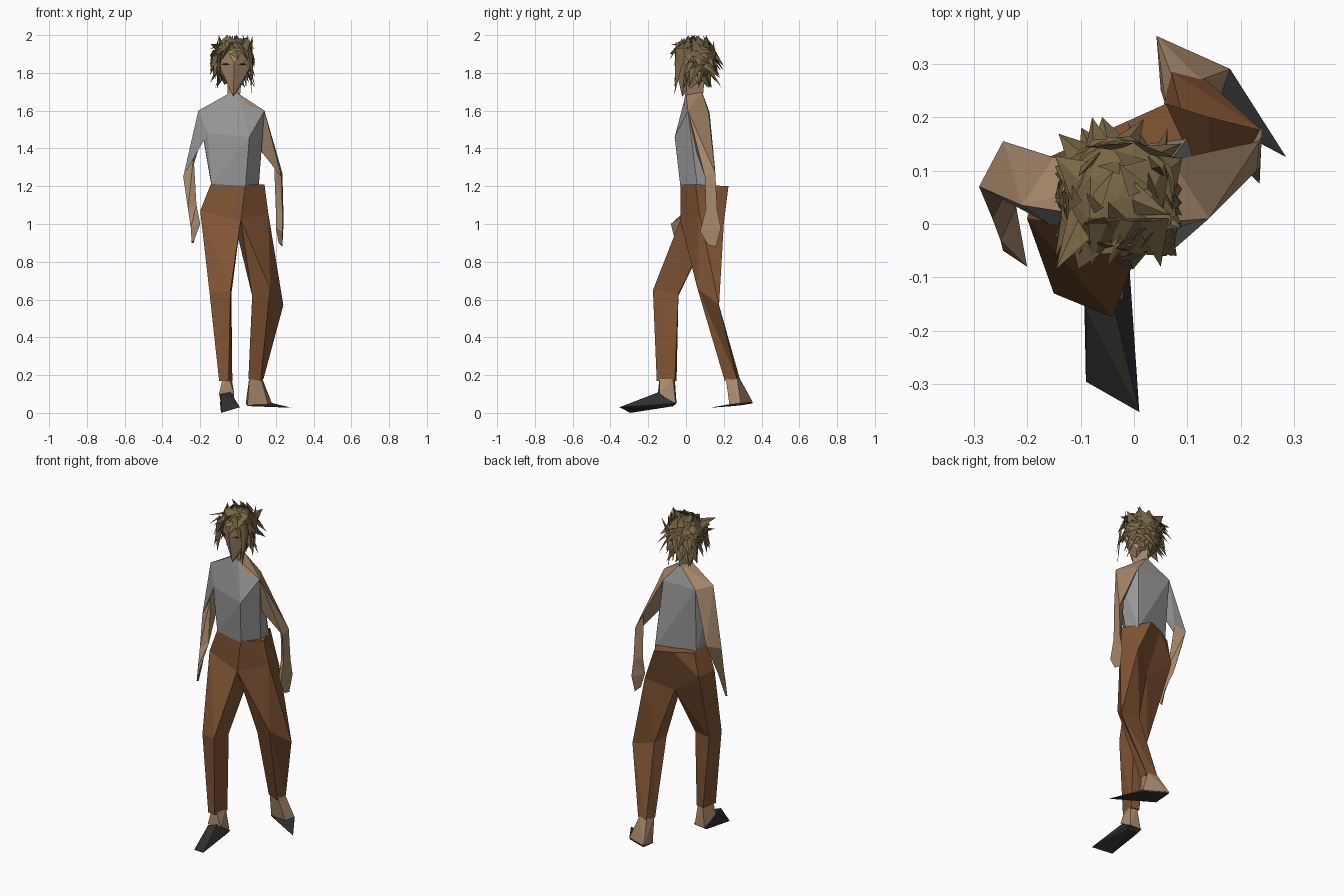
import bpy, bmesh, math, random
from mathutils import Vector

cube = bpy.data.objects.get("Cube")
if cube:
    bpy.data.objects.remove(cube)
random.seed(7)


def material(name, r, g, b):
    m = bpy.data.materials.new(name)
    m.use_nodes = True
    m.diffuse_color = (r, g, b, 1)
    m.node_tree.nodes["Principled BSDF"].inputs["Base Color"].default_value = (r, g, b, 1)
    return m


skin = material("tan skin", .39, .25, .15)
shirt = material("grey cloth", .32, .32, .32)
brown = material("brown trousers", .22, .09, .034)
olive = material("olive hair", .19, .135, .06)
dark = material("dark sole", .03, .03, .032)
black = material("black eye", .01, .01, .01)


def finish(bm, name, mats, rule=None):
    """Turn a bmesh into an object; rule picks a material per face."""
    bmesh.ops.recalc_face_normals(bm, faces=bm.faces)
    bm.normal_update()
    for f in bm.faces:
        f.material_index = rule(f.normal, f.calc_center_median()) if rule else 0
    me = bpy.data.meshes.new(name)
    bm.to_mesh(me)
    bm.free()
    for m in mats:
        me.materials.append(m)
    ob = bpy.data.objects.new(name, me)
    bpy.context.collection.objects.link(ob)


def hull(name, points, mats, rule=None):
    """Faceted convex solid around a few points."""
    bm = bmesh.new()
    for p in points:
        bm.verts.new(p)
    bmesh.ops.convex_hull(bm, input=bm.verts)
    loose = [v for v in bm.verts if not v.link_faces]
    bmesh.ops.delete(bm, geom=loose, context='VERTS')
    finish(bm, name, mats, rule)


def loft(name, rings, mats, rule=None):
    """Tube of triangles through matching rings, capped at both ends."""
    bm = bmesh.new()
    loops = [[bm.verts.new(p) for p in ring] for ring in rings]
    n = len(loops[0])
    for a, b in zip(loops, loops[1:]):
        for i in range(n):
            j = (i + 1) % n
            bm.faces.new((a[i], a[j], b[j]))
            bm.faces.new((a[i], b[j], b[i]))
    bm.faces.new(loops[0])
    bm.faces.new(loops[-1])
    finish(bm, name, mats, rule)


# Shirt: sloping shoulder tops stay bare
r_front, r_back, r_pit = (-.21, .035, 1.6), (-.15, .125, 1.59), (-.16, 0, 1.48)
l_front, l_back, l_pit = (.14, .01, 1.6), (.07, .12, 1.59), (.11, .05, 1.4)
waist = [(.04, -.03, 1.2), (-.14, 0, 1.21), (-.14, .1, 1.2), (.1, .16, 1.18), (.11, .06, 1.2)]
hull("shirt", waist + [r_front, r_back, r_pit, l_front, l_back, l_pit, (.06, -.06, 1.46),
     (-.05, .01, 1.69), (0, 0, 1.69), (-.02, .085, 1.7)], [shirt, skin],
     lambda n, c: int(c.z > 1.58 and n.z > .45 and (n.y > -.3 or c.x > .03)))
# Bare strip of the left shoulder beside the collar
hull("bare_shoulder", [(-.005, -.004, 1.695), l_front, (.06, -.012, 1.625), (.06, .005, 1.64)], [skin])

# Arms: grey on the inner side of the upper arm
loft("right_arm", [
    [r_front, r_back, r_pit],
    [(-.29, .07, 1.25), (-.245, .155, 1.28), (-.235, .07, 1.36)],
    [(-.265, .01, 1.08), (-.25, .05, 1.08), (-.22, .03, 1.1)],
    [(-.25, -.03, .98), (-.235, -.01, .98), (-.2, -.08, 1)],
    [(-.245, -.05, .9), (-.235, -.045, .9), (-.23, -.06, .92)]],
    [skin, shirt], lambda n, c: int(c.z > 1.36 and n.z < .1 and (n.x > 0 or n.y < -.4)))
loft("left_arm", [
    [l_front, l_back, l_pit],
    [(.23, .1, 1.25), (.235, .155, 1.27), (.19, .14, 1.35)],
    [(.235, .105, 1.08), (.24, .165, 1.08), (.2, .13, 1.08)],
    [(.235, .075, .96), (.24, .185, .98), (.2, .11, .98)],
    [(.235, .115, .89), (.235, .16, .88), (.215, .13, .9)]],
    [skin, shirt], lambda n, c: int(c.z > 1.36 and n.z < .1 and n.x < .1 and n.y < .2))

# Trousers: two four-sided legs meeting along the middle
mid_front, mid_back = (.04, -.03, 1.21), (-.04, .18, 1.2)
crotch_front, crotch_back = (.015, -.03, 1.02), (0, .11, .93)
loft("right_leg", [
    [(-.14, 0, 1.22), mid_front, mid_back, (-.14, .12, 1.2)],
    [(-.2, .01, 1.07), crotch_front, crotch_back, (-.17, .12, 1.06)],
    [(-.15, -.13, .63), (-.04, -.175, .65), (-.035, -.04, .63), (-.13, -.04, .62)],
    [(-.1, -.145, .17), (-.05, -.155, .17), (-.03, -.06, .17), (-.08, -.05, .17)]], [brown])
loft("left_leg", [
    [mid_front, (.14, .05, 1.21), (.06, .225, 1.2), mid_back],
    [crotch_front, (.16, .07, 1.06), (.14, .2, 1), crotch_back],
    [(.075, .08, .62), (.17, .06, .66), (.24, .175, .57), (.1, .165, .6)],
    [(.055, .22, .18), (.12, .205, .17), (.135, .27, .18), (.07, .285, .18)]], [brown])

# Feet: bare ankles over dark pointed soles
hull("right_ankle", [(-.08, -.14, .19), (-.05, -.14, .19), (-.035, -.07, .19), (-.07, -.06, .19),
     (-.1, -.15, .1), (-.02, -.14, .1), (-.02, -.055, .05), (-.09, -.05, .05)], [skin])
hull("right_shoe", [(-.09, -.16, .1), (-.04, -.145, .11), (-.01, -.06, .05), (-.095, -.05, .05),
     (-.09, -.295, 0), (.01, -.352, .03), (-.02, -.08, .035), (-.09, -.07, .035)], [dark])
hull("left_ankle", [(.06, .22, .19), (.12, .21, .19), (.125, .27, .19), (.07, .28, .19),
     (.05, .25, .04), (.16, .23, .04), (.18, .29, .05), (.042, .352, .06)], [skin])
hull("left_shoe", [(.05, .25, .042), (.16, .22, .044), (.18, .29, .052), (.042, .352, .058),
     (.285, .125, .027), (.05, .25, .036), (.18, .29, .04), (.042, .352, .05)], [dark])

# Neck and head
hull("neck", [(-.055, .015, 1.67), (.01, .005, 1.67), (-.02, .09, 1.68),
     (-.055, 0, 1.78), (.02, 0, 1.78), (-.02, .1, 1.78)], [skin])
hull("head", [(-.025, -.02, 1.675), (-.1, -.005, 1.84), (.07, -.005, 1.84), (-.02, -.062, 1.85),
     (-.06, -.04, 1.93), (.03, -.04, 1.93), (-.02, .12, 1.88), (-.06, .06, 1.75),
     (.03, .06, 1.75), (-.02, .04, 1.95)], [skin])

# Eyes: thin dark slivers on either side of the nose bridge
for name, side in (("right_eye", -1), ("left_eye", 1)):
    bm = bmesh.new()
    bm.faces.new([bm.verts.new((-.02 + side * a, -.068 + a * .6, 1.846 + h))
                  for a, h in ((.02, 0), (.045, -.006), (.072, 0), (.045, .006))])
    finish(bm, name, [black])


def scalp(d, lift):
    """Point on the hair mass, wide above and tapering to the nape."""
    taper = lift * (1.02 + .35 * min(d.z, .45))
    rise = .115 if d.z > 0 else .14
    return Vector((-.03 + .105 * d.x * taper, .048 + .112 * d.y * taper, 1.865 + rise * d.z * lift))


# Hair: ragged cap with the face opening removed
bm = bmesh.new()
bmesh.ops.create_icosphere(bm, subdivisions=2, radius=1)
for v in bm.verts:
    v.co = scalp(v.co, random.uniform(.88, 1.08))
gone = [f for f in bm.faces for c in [f.calc_center_median()]
        if c.z < 1.745 or (c.y < .01 and c.z < 1.915 and abs(c.x + .02) < .075)]
bmesh.ops.delete(bm, geom=gone, context='FACES')
finish(bm, "hair_cap", [olive])


def lock(bm, root, tip, side, thick):
    """One flat pointed strand: broad across, thin through."""
    through = (tip - root).cross(side).normalized() * thick
    base = [bm.verts.new(root + o) for o in (side, through, -side)]
    end = bm.verts.new(tip)
    for i in range(3):
        bm.faces.new((base[i], base[(i + 1) % 3], end))


# Hair: broad locks lying along the cap, lifted at their tips
bm = bmesh.new()
low, high = Vector((-.148, -.085, 1.72)), Vector((.09, .2, 2))
count = 76
for i in range(count):
    h = .96 - 1.7 * i / count
    a = i * 2.4
    r = math.sqrt(1 - h * h)
    d = Vector((r * math.cos(a), r * math.sin(a), h))
    if d.y < -.4 and h < .35 and abs(d.x) < .75:
        continue
    side = Vector((-math.sin(a), math.cos(a), random.uniform(-.5, .5)))
    flow = side.cross(d) * random.choice((-1, -1, 1)) if h > .3 else Vector((0, 0, -1))
    lift = d * random.uniform(0, .7) + side * random.uniform(-.8, .8)
    tip = scalp(d, 1.1) + (flow + lift) * random.uniform(.04, .085)
    tip = Vector(max(lo, min(hi, c)) for c, lo, hi in zip(tip, low, high))
    lock(bm, scalp(d, .92), tip, side * random.uniform(.02, .042), .012)
# Fringe strands framing the face, and two swept over the forehead
for x, z, tx, tz in ((-.1, 1.9, -.1, 1.73), (-.09, 1.93, -.12, 1.76), (.07, 1.9, .07, 1.69),
                     (.06, 1.93, .08, 1.75), (-.03, 1.96, -.1, 1.85), (0, 1.96, .06, 1.85)):
    lock(bm, Vector((x, -.03, z)), Vector((tx, -.06, tz)), Vector((.012, .025, 0)), .008)
for x, tx in ((-.05, -.08), (.0, -.05), (.03, .05)):
    lock(bm, Vector((x, .01, 1.975)), Vector((tx, -.08, 1.91)), Vector((.035, 0, 0)), .01)
finish(bm, "hair_tufts", [olive])
